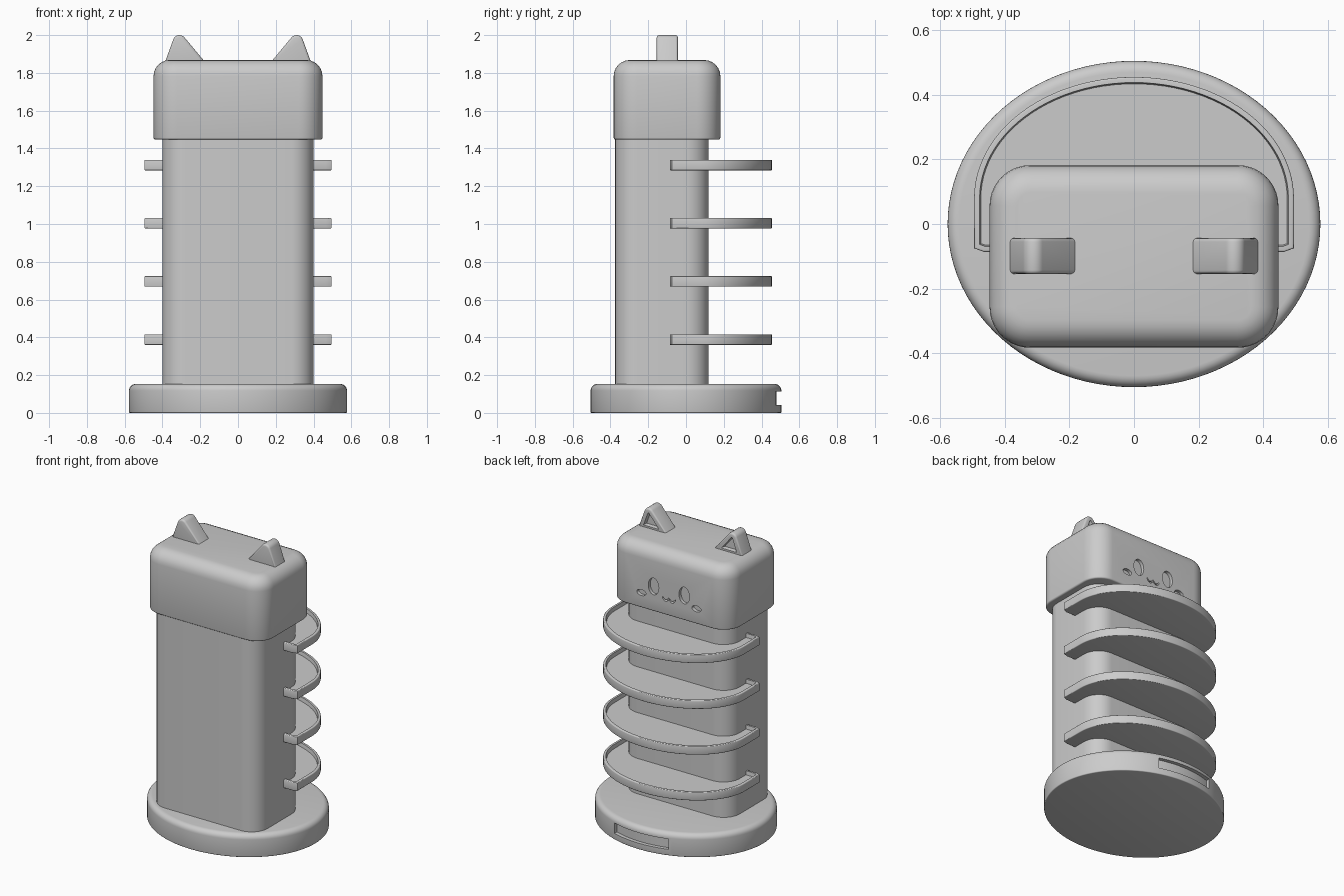
import bpy
import bmesh
from math import sin, cos, pi, radians, sqrt
from mathutils import Matrix

cube = bpy.data.objects.get("Cube")
if cube:
    bpy.data.objects.remove(cube, do_unlink=True)

grey = bpy.data.materials.new("plain grey")
grey.use_nodes = True
colour = (0.6, 0.6, 0.6, 1)
grey.diffuse_color = colour
grey.node_tree.nodes["Principled BSDF"].inputs["Base Color"].default_value = colour


def ellipse(cx, cy, rx, ry, n=48):
    return [(cx + rx * cos(2 * pi * i / n), cy + ry * sin(2 * pi * i / n)) for i in range(n)]


def rounded_rect(x, y0, y1, r, n=10):
    pts = []
    corners = [(x - r, y1 - r), (r - x, y1 - r), (r - x, y0 + r), (x - r, y0 + r)]
    for k, (cx, cy) in enumerate(corners):
        for i in range(n + 1):
            a = pi / 2 * (k + i / n)
            pts.append((cx + r * cos(a), cy + r * sin(a)))
    return pts


def prism(name, outline, z0, z1, top=0, bottom=0, recess=None, upright=False):
    """Extrude an outline, round its end rims, and optionally sink one end.
    recess = (side, border, depth); upright turns the outline into the XZ plane."""
    bm = bmesh.new()
    face = bm.faces.new([bm.verts.new((x, y, z0)) for x, y in outline])
    ext = bmesh.ops.extrude_face_region(bm, geom=[face])
    moved = [v for v in ext["geom"] if isinstance(v, bmesh.types.BMVert)]
    bmesh.ops.translate(bm, verts=moved, vec=(0, 0, z1 - z0))
    bmesh.ops.recalc_face_normals(bm, faces=bm.faces)
    for z, r in ((z1, top), (z0, bottom)):
        if r:
            rim = [e for e in bm.edges if all(abs(v.co.z - z) < 1e-5 for v in e.verts)]
            bmesh.ops.bevel(bm, geom=rim, offset=r, segments=6 if r > 0.03 else 3,
                            profile=0.5, affect='EDGES', clamp_overlap=False)
    if recess:
        side, border, depth = recess
        bm.normal_update()
        cap = max(bm.faces, key=lambda f: side * f.normal.z * f.calc_area())
        bmesh.ops.inset_region(bm, faces=[cap], thickness=border, use_even_offset=True)
        bmesh.ops.inset_region(bm, faces=[cap], thickness=0.004, depth=-depth,
                               use_even_offset=True)
    if upright:
        bm.transform(Matrix.Rotation(pi / 2, 4, 'X'))
    mesh = bpy.data.meshes.new(name)
    bm.to_mesh(mesh)
    bm.free()
    mesh.materials.append(grey)
    obj = bpy.data.objects.new(name, mesh)
    bpy.context.collection.objects.link(obj)
    return obj


def activate(obj):
    bpy.ops.object.select_all(action='DESELECT')
    obj.select_set(True)
    bpy.context.view_layer.objects.active = obj


def cut(obj, cutter):
    cutter.hide_render = True
    mod = obj.modifiers.new("cut", 'BOOLEAN')
    mod.operation = 'DIFFERENCE'
    mod.solver = 'EXACT'
    mod.object = cutter
    activate(obj)
    bpy.ops.object.modifier_apply(modifier=mod.name)
    bpy.data.objects.remove(cutter, do_unlink=True)


parts = []

# Oval base with a curved slot at the back
base = prism("base", ellipse(0, 0, 0.577, 0.505, 96), 0, 0.153, top=0.035, bottom=0.006)
slot = [(x / 50, 0.48 * sqrt(1 - (x / 50 / 0.555) ** 2)) for x in range(-10, 11)]
cut(base, prism("slot_cutter", slot + [(0.2, 0.6), (-0.2, 0.6)], 0.042, 0.112))
parts.append(base)

# Column
parts.append(prism("column", rounded_rect(0.4, -0.375, 0.12, 0.12), 0.14, 1.46))

# Head with a sunken face
head = prism("head", rounded_rect(0.447, -0.383, 0.182, 0.125), 1.447, 1.868,
             top=0.085, bottom=0.01)
features = []
for s in (-1, 1):
    features.append(ellipse(s * 0.114, 1.614, 0.039, 0.056, 32))
    features.append(ellipse(s * 0.205, 1.549, 0.034, 0.02, 32))
steps = [i / 12 for i in range(-12, 13)]
mouth = [(0.048 * t, 1.562 - 0.018 * abs(sin(pi * t))) for t in steps]
features.append([(x, z + 0.006) for x, z in mouth]
                + [(x, z - 0.006) for x, z in reversed(mouth)])
for outline in features:
    cut(head, prism("face_cutter", outline, -0.22, -0.16, upright=True))
parts.append(head)

# Pointed ears, hollowed on the face side
for s, side in ((1, "left"), (-1, "right")):
    tip = [(s * (0.31 + 0.035 * cos(radians(a))), 1.965 + 0.035 * sin(radians(a)))
           for a in range(20, 141, 10)]
    outline = [(s * 0.389, 1.85)] + tip + [(s * 0.168, 1.85)]
    parts.append(prism(side + "_ear", outline, 0.043, 0.155, top=0.012, bottom=0.012,
                       recess=(-1, 0.018, 0.025), upright=True))

# Four D-shaped trays with raised lips
arc = [(0.495 * cos(pi * i / 48), 0.08 + 0.375 * sin(pi * i / 48)) for i in range(49)]
tray = arc + [(-0.495, -0.075), (-0.465, -0.086), (0.465, -0.086), (0.495, -0.075)]
for i in range(4):
    z = 0.36 + 0.308 * i
    parts.append(prism(f"tray_{i + 1}", tray, z, z + 0.056, top=0.005, bottom=0.005,
                       recess=(1, 0.012, 0.025)))

for obj in parts:
    activate(obj)
    bpy.ops.object.shade_smooth_by_angle(angle=radians(32))
